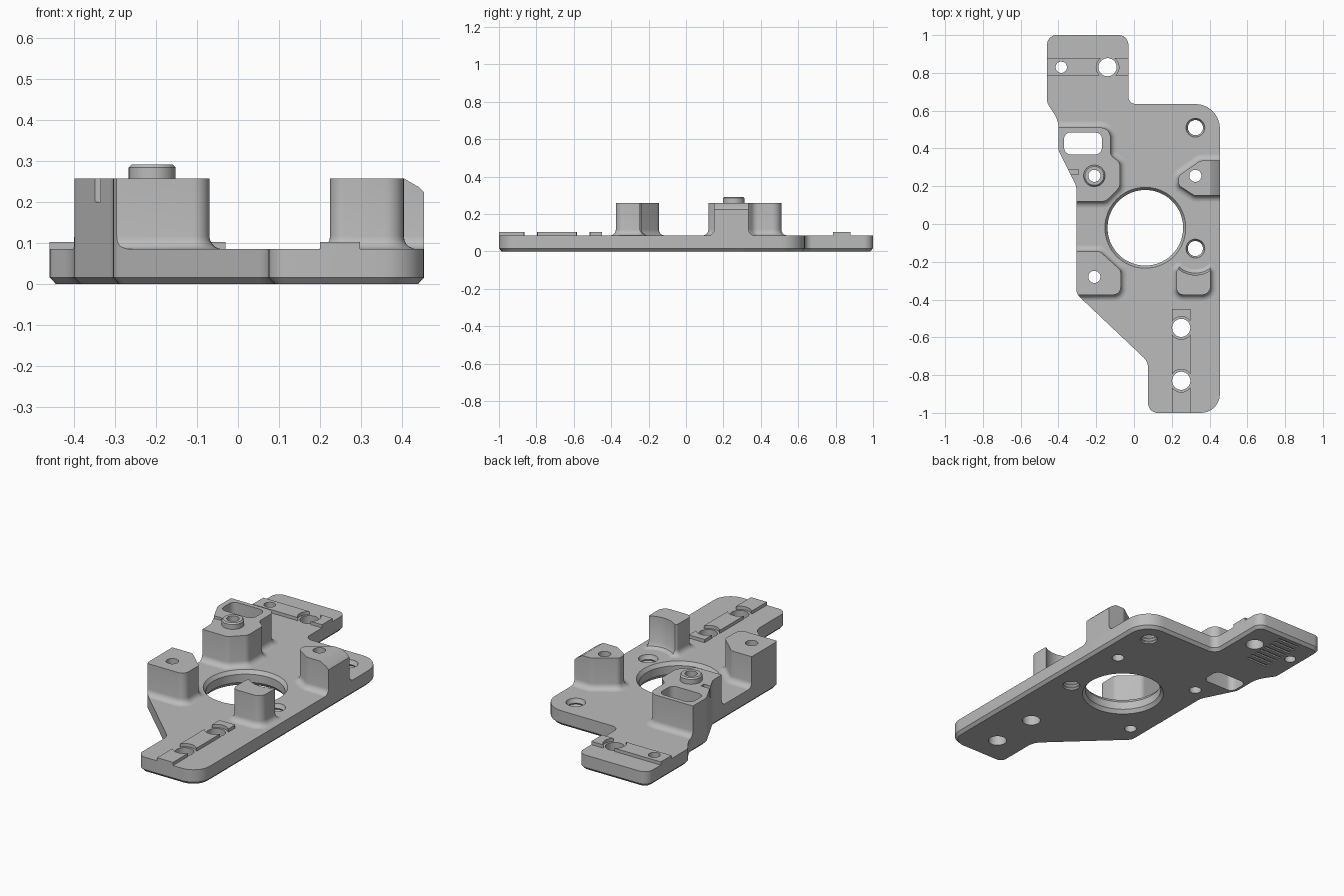
import bpy, bmesh, math
from mathutils import Vector

cube = bpy.data.objects.get("Cube")
if cube:
    bpy.data.objects.remove(cube, do_unlink=True)

grey = bpy.data.materials.new("plain_grey")
grey.use_nodes = True
grey.diffuse_color = (0.5, 0.5, 0.5, 1)
grey.node_tree.nodes["Principled BSDF"].inputs["Base Color"].default_value = (0.5, 0.5, 0.5, 1)

T = 0.085       # plate thickness
TOP = 0.258     # post height
RAIL = 0.103    # rail height


def rounded(corners, steps=8):
    """Counter-clockwise outline from (x, y, radius) corners."""
    pts = []
    for i, (x, y, r) in enumerate(corners):
        p = Vector((x, y))
        u = (Vector(corners[i - 1][:2]) - p).normalized()
        v = (Vector(corners[(i + 1) % len(corners)][:2]) - p).normalized()
        if r == 0:
            pts.append(p)
            continue
        h = u.angle(v) / 2
        c = p + (u + v).normalized() * r / math.sin(h)
        s, e = p + u * r / math.tan(h) - c, p + v * r / math.tan(h) - c
        w = math.pi - 2 * h
        for k in range(steps + 1):
            a = w * k / steps
            pts.append(c + (s * math.sin(w - a) + e * math.sin(a)) / math.sin(w))
    return pts


def circle(x, y, r, n=48):
    return [Vector((x + r * math.cos(math.tau * k / n), y + r * math.sin(math.tau * k / n)))
            for k in range(n)]


def rect(x0, x1, y0, y1, r=0):
    return rounded([(x0, y0, r), (x1, y0, r), (x1, y1, r), (x0, y1, r)])


def offset(pts, d):
    out = []
    for i, p in enumerate(pts):
        a, b = p - pts[i - 1], pts[(i + 1) % len(pts)] - p
        n1 = Vector((a.y, -a.x)).normalized()
        n2 = Vector((b.y, -b.x)).normalized()
        out.append(p + (n1 + n2) * d / (1 + n1.dot(n2)))
    return out


def loft(name, outline, levels):
    """Solid through offset copies of an outline; levels are (offset, z)."""
    bm = bmesh.new()
    rings = [[bm.verts.new((p.x, p.y, z)) for p in offset(outline, d)] for d, z in levels]
    bm.faces.new(rings[0][::-1])
    bm.faces.new(rings[-1])
    n = len(outline)
    for lo, hi in zip(rings, rings[1:]):
        for i in range(n):
            j = (i + 1) % n
            bm.faces.new((lo[i], lo[j], hi[j], hi[i]))
    me = bpy.data.meshes.new(name)
    bm.to_mesh(me)
    bm.free()
    me.materials.append(grey)
    ob = bpy.data.objects.new(name, me)
    bpy.context.collection.objects.link(ob)
    return ob


def boolean(ob, cutter, mode="DIFFERENCE"):
    """Apply a boolean and drop the cutter."""
    cutter.hide_render = True
    m = ob.modifiers.new("cut", "BOOLEAN")
    m.operation, m.object, m.solver = mode, cutter, "EXACT"
    bpy.context.view_layer.update()
    me = bpy.data.meshes.new_from_object(ob.evaluated_get(bpy.context.evaluated_depsgraph_get()))
    ob.modifiers.clear()
    ob.data = me
    bpy.data.objects.remove(cutter, do_unlink=True)


def drill(ob, outline, levels=((0, -0.1), (0, 0.5))):
    boolean(ob, loft("cutter", outline, levels))


# Shared outlines
PLATE = rounded([(0.075, -1, 0.05), (0.455, -1, 0.1), (0.455, 0.635, 0.13), (-0.03, 0.635, 0.04),
                 (-0.03, 1, 0.05), (-0.46, 1, 0.05), (-0.46, 0.64, 0.06), (-0.4, 0.55, 0.14),
                 (-0.4, 0.39, 0.06), (-0.305, 0.2, 0.08), (-0.305, -0.37, 0.06), (0.075, -0.73, 0.08)])
SLOT = rect(-0.37, -0.17, 0.368, 0.485, 0.035)
PIN_HOLES = [(-0.21, 0.255), (-0.21, -0.28), (0.325, 0.255)]
RAIL_HOLES = [(0.25, -0.55), (0.25, -0.83), (-0.14, 0.83)]

# Base plate with chamfered underside
plate = loft("base_plate", PLATE, [(-0.015, 0), (0, 0.016), (0, T)])

# Large central opening, bevelled on both sides
drill(plate, circle(0.06, -0.02, 0.2, 96),
      [(0.02, -0.005), (0.015, 0), (0, 0.02), (0, 0.065), (0.014, T), (0.019, 0.09)])

# Plain through holes
for x, y in PIN_HOLES:
    drill(plate, circle(x, y, 0.032))
for x, y in RAIL_HOLES:
    drill(plate, circle(x, y, 0.048))
drill(plate, circle(-0.385, 0.83, 0.03))
drill(plate, SLOT)

# Threaded holes
thread = [(0.012, -0.008)] + [(0.006 * (k % 2), 0.008 + k * 0.009) for k in range(8)] + [(0.012, 0.093)]
for y in (0.51, -0.13):
    drill(plate, circle(0.325, y, 0.04, 32), thread)

# Shallow grip grooves under the rear tab
for k in range(8):
    y = 0.69 + 0.037 * k
    drill(plate, rect(-0.34, -0.2, y, y + 0.014), [(0, -0.02), (0, 0.008)])


def post(name, corners):
    """Post with a flared foot, trimmed to the plate edge."""
    flare = [(0.032 * (1 - math.sin(a)), T + 0.032 * (1 - math.cos(a)))
             for a in [math.pi / 2 * k / 5 for k in range(6)]]
    ob = loft(name, rounded(corners), [(0.032, 0.07)] + flare + [(0, TOP)])
    boolean(ob, loft("trim", PLATE, [(0, 0.05), (0, 0.4)]), "INTERSECT")
    return ob


# Rear right post with the slot
slot_post = post("slot_post", [(-0.45, 0.51, 0.03), (-0.45, 0.12, 0.03), (-0.15, 0.12, 0.04),
                               (-0.075, 0.195, 0.04), (-0.075, 0.325, 0.03), (-0.125, 0.365, 0.04),
                               (-0.125, 0.51, 0.05)])
drill(slot_post, SLOT)
drill(slot_post, circle(-0.21, 0.255, 0.032))
drill(slot_post, rect(-0.4, -0.295, 0.262, 0.288), [(0, 0.2), (0, 0.4)])

# Raised collar on the slot post
collar = loft("collar", circle(-0.21, 0.255, 0.057), [(0, 0.25), (0, 0.285), (-0.007, 0.292)])
drill(collar, circle(-0.21, 0.255, 0.032))

# Front right post
front_right_post = post("front_right_post", [(-0.36, -0.145, 0.03), (-0.36, -0.375, 0.03),
                                             (-0.07, -0.375, 0.04), (-0.07, -0.245, 0.03),
                                             (-0.18, -0.145, 0.04)])
drill(front_right_post, circle(-0.21, -0.28, 0.032))

# Front left post with a scooped back
front_left_post = post("front_left_post", [(0.225, -0.375, 0.035), (0.405, -0.375, 0.045),
                                           (0.405, -0.235, 0.02), (0.225, -0.235, 0.02)])
drill(front_left_post, circle(0.325, -0.13, 0.14, 64),
      [(-0.03, T - 0.02), (-0.03, T), (-0.01, T + 0.01), (0, T + 0.03), (0, 0.4)])

# Rear left post with a sloped outer top
rear_left_post = post("rear_left_post", [(0.52, 0.15, 0.02), (0.52, 0.335, 0.02), (0.35, 0.335, 0.04),
                                         (0.235, 0.255, 0.03), (0.235, 0.205, 0.03), (0.32, 0.15, 0.04)])
drill(rear_left_post, circle(0.325, 0.255, 0.032))
bm = bmesh.new()
bm.from_mesh(rear_left_post.data)
for co, no in (((0.405, 0, TOP), (0.5, 0, 0.866)), ((0.44, 0, 0.238), (0.7, 0, 0.7))):
    cut = bmesh.ops.bisect_plane(bm, geom=bm.verts[:] + bm.edges[:] + bm.faces[:],
                                 plane_co=co, plane_no=no, clear_outer=True)
    edges = [e for e in cut["geom_cut"] if isinstance(e, bmesh.types.BMEdge) and e.is_boundary]
    bmesh.ops.edgenet_fill(bm, edges=edges)
bmesh.ops.recalc_face_normals(bm, faces=bm.faces[:])
bm.to_mesh(rear_left_post.data)
bm.free()

# Raised locating rails, relieved around their holes
front_rail = loft("front_rail", rect(0.2, 0.298, -1, -0.45), [(0, 0.075), (0, RAIL)])
rear_rail = loft("rear_rail", rect(-0.46, -0.03, 0.785, 0.88), [(0, 0.075), (0, RAIL)])
for x, y in RAIL_HOLES:
    drill(front_rail if y < 0 else rear_rail, circle(x, y, 0.06))
drill(rear_rail, circle(-0.385, 0.83, 0.03))

# Smooth rounded walls, keep edges sharp
bpy.ops.object.select_all(action="DESELECT")
parts = [plate, slot_post, collar, front_right_post, front_left_post, rear_left_post, front_rail, rear_rail]
for ob in parts:
    ob.select_set(True)
bpy.context.view_layer.objects.active = plate
bpy.ops.object.shade_smooth_by_angle(angle=math.radians(30))
